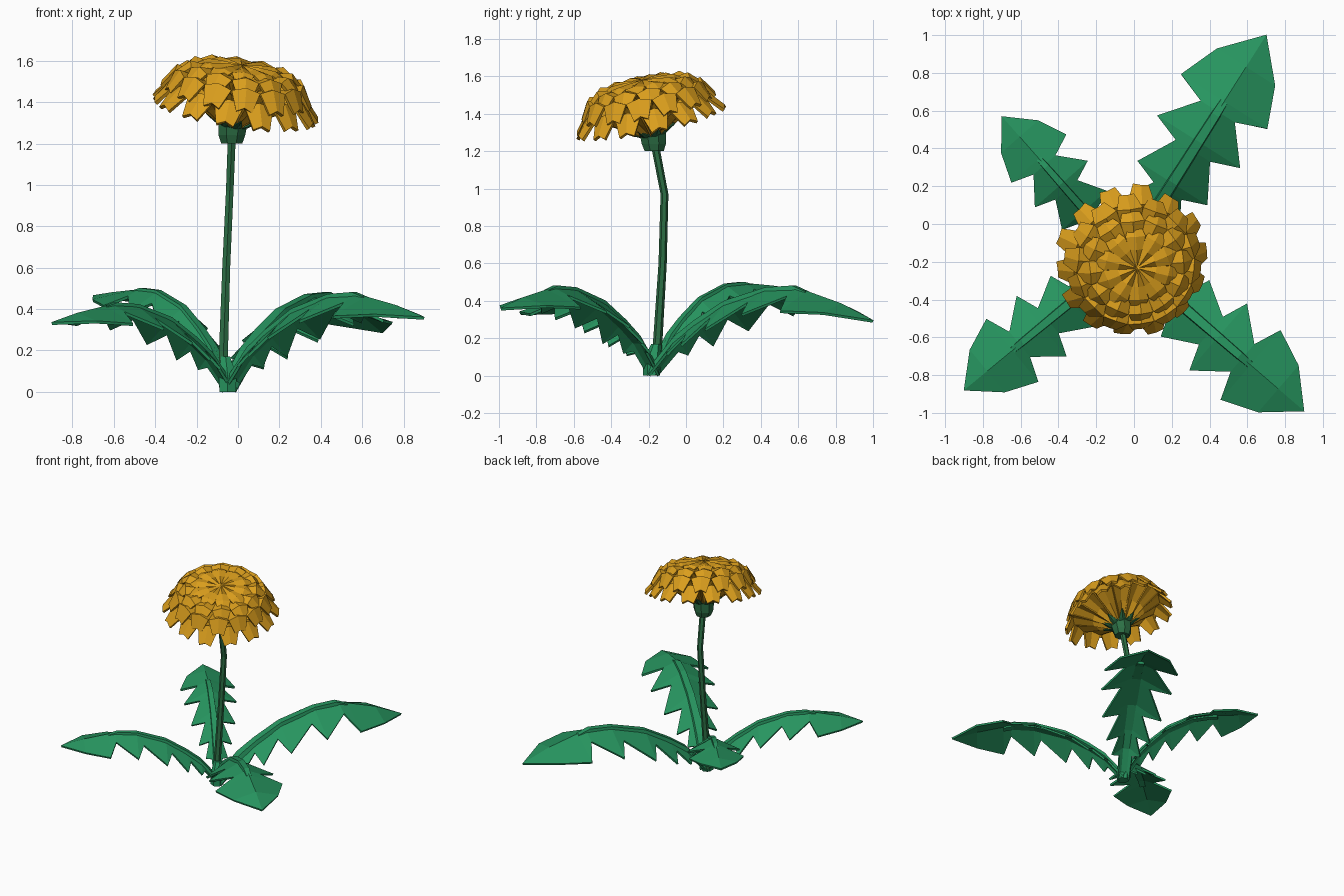
import bpy, bmesh, math
from mathutils import Vector, Matrix

if "Cube" in bpy.data.objects:
    bpy.data.objects.remove(bpy.data.objects["Cube"])


def material(name, rgb):
    m = bpy.data.materials.new(name)
    m.diffuse_color = (*rgb, 1)
    m.use_nodes = True
    m.node_tree.nodes["Principled BSDF"].inputs["Base Color"].default_value = m.diffuse_color
    return m


LEAF = material("leaf green", (0.02, 0.30, 0.115))
STEM = material("stem green", (0.026, 0.16, 0.06))
PETAL = material("petal gold", (0.70, 0.34, 0.012))


def make(name, verts, faces, mat, thick=0, offset=0):
    me = bpy.data.meshes.new(name)
    me.from_pydata([tuple(v) for v in verts], [], faces)
    me.materials.append(mat)
    bm = bmesh.new()
    bm.from_mesh(me)
    bmesh.ops.recalc_face_normals(bm, faces=bm.faces)
    bm.to_mesh(me)
    bm.free()
    ob = bpy.data.objects.new(name, me)
    bpy.context.collection.objects.link(ob)
    if thick:
        mod = ob.modifiers.new("thickness", "SOLIDIFY")
        mod.thickness = thick
        mod.offset = offset
    return ob


def grid_faces(rows, cols, start=0):
    return [(start + i * cols + j, start + i * cols + j + 1,
             start + (i + 1) * cols + j + 1, start + (i + 1) * cols + j)
            for i in range(rows - 1) for j in range(cols - 1)]


def tube(name, path, radii, sides, mat):
    verts = []
    for p, r in zip(path, radii):
        for k in range(sides):
            a = math.tau * (k + 0.5) / sides
            verts.append(Vector(p) + Vector((r * math.cos(a), r * math.sin(a), 0)))
    faces = [(i * sides + k, i * sides + (k + 1) % sides,
              (i + 1) * sides + (k + 1) % sides, (i + 1) * sides + k)
             for i in range(len(path) - 1) for k in range(sides)]
    n = len(verts)
    faces += [tuple(range(sides)), tuple(range(n - sides, n))]
    return make(name, verts, faces, mat)


# Leaves: (fraction along, half width / length) gives the saw-toothed outline
OUTLINE = [(0, .03), (.09, .035), (.11, .075), (.18, .045), (.20, .115),
           (.30, .06), (.335, .155), (.48, .075), (.52, .185), (.655, .075),
           (.70, .193), (.855, .13), (1, 0)]
ARCH = [(0, .08), (.05, .24), (.11, .43), (.2, .61), (.335, .83), (.52, .98), (.64, 1)]
BASE = Vector((-0.045, -0.175, 0))


def ridge(t, peak, tip):
    pts = [(a, b * peak) for a, b in ARCH]
    pts += [(.84, peak + (tip - peak) * .45), (1, tip)]
    for (a, za), (b, zb) in zip(pts, pts[1:]):
        if t <= b:
            return za + (zb - za) * (t - a) / (b - a)
    return tip


def leaf(name, tx, ty, tip, peak):
    d = Vector((tx, ty, 0)) - BASE
    length = d.length
    u = d.normalized()
    side = Vector((-u.y, u.x, 0))
    verts = []
    for t, w in OUTLINE:
        c = BASE + u * t * length
        c.z = ridge(t, peak, tip)
        w *= length
        drop = min(w * (0.95 - 0.8 * t), c.z)     # folded near the base, flat at the head
        for s in (-1, 0, 1):
            verts.append(c + side * s * w - Vector((0, 0, drop * abs(s))))
    faces = grid_faces(len(OUTLINE) - 1, 3)
    k = (len(OUTLINE) - 2) * 3
    faces += [(k, k + 1, k + 4), (k + 1, k + 2, k + 4)]
    verts[k + 3] = verts[k + 4]
    make(name, verts, faces, LEAF, 0.014)
    # flat-topped midrib, ending at the leaf head
    rib = []
    steps = (0, .05, .11, .2, .335, .52, .64, .7)
    for i, t in enumerate(steps):
        c = BASE + u * t * length
        c.z = ridge(t, peak, tip)
        w = 0.034 * length * (1 - i / 16)
        up = Vector((0, 0, 0.012 if i < 7 else 0.004))
        down = Vector((0, 0, .03))
        rib += [c - side * w - down, c - side * w * .75 + up,
                c + side * w * .75 + up, c + side * w - down]
    for v in rib:
        v.z = max(v.z, 0)
    faces = grid_faces(len(steps), 4)
    faces += [(i * 4 + 3, i * 4, i * 4 + 4, i * 4 + 7) for i in range(len(steps) - 1)]
    n = len(rib)
    faces += [(0, 1, 2, 3), (n - 4, n - 3, n - 2, n - 1)]
    make(name + "_midrib", rib, faces, LEAF)


leaf("leaf_back_right", 0.70, 1.00, 0.29, 0.47)
leaf("leaf_front_right", 0.90, -0.99, 0.355, 0.47)
leaf("leaf_front_left", -0.90, -0.88, 0.33, 0.42)
leaf("leaf_back_left", -0.70, 0.57, 0.46, 0.49)

# Root crown, stem and calyx
tube("crown", [(-.05, -.185, 0), (-.05, -.18, .08), (-.06, -.16, .17)],
     [.045, .05, .025], 6, LEAF)
tube("stem", [(-.07, -.165, .02), (-.07, -.15, .2), (-.057, -.125, .6),
              (-.04, -.115, .97), (-.03, -.165, 1.23)],
     [.026, .025, .022, .021, .022], 6, STEM)
tube("calyx", [(-.03, -.17, 1.2), (-.03, -.172, 1.24), (-.022, -.18, 1.32)],
     [.055, .07, .08], 8, STEM)

# Flower head, tilted forward and to the right
HEAD = Matrix.Translation((-.012, -.195, 1.378)) @ \
    Vector((0, 0, 1)).rotation_difference(Vector((.15, -.2, 1))).to_matrix().to_4x4()


def ring(name, count, path, widths, phase, mat, thick=0.018, crease=0.02):
    verts, faces = [], []
    for k in range(count):
        rot = Matrix.Rotation(math.tau * (k + phase) / count, 4, "Z")
        wave = 0.008 * math.sin(k * 2.4)          # slight unevenness
        start = len(verts)
        for i, ((r, z), w) in enumerate(zip(path, widths)):
            for s in (-1, 0, 1):
                lift = 0 if s else crease
                out = wave if i == len(path) - 1 else 0
                verts.append(HEAD @ rot @ Vector((r + out, s * w, z + lift)))
        faces += grid_faces(len(path), 3, start)
    make(name, verts, faces, mat, thick, -1 if mat == PETAL else 0)


ring("petals_outer", 14, [(.05, -.085), (.18, .0), (.325, .075), (.405, -.02)],
     [.016, .045, .074, .043], .25, PETAL)
ring("petals_second", 14, [(.05, -.03), (.19, .105), (.31, .14), (.365, .05)],
     [.016, .046, .07, .04], .75, PETAL)
ring("petals_third", 12, [(.05, .06), (.15, .165), (.25, .178), (.305, .12)],
     [.014, .042, .066, .04], .2, PETAL)
ring("petals_top", 10, [(.0, .197), (.10, .199), (.17, .196), (.225, .165)],
     [.002, .034, .054, .036], .6, PETAL, 0.014, 0.012)

# Small green bracts between the calyx and the petals
ring("bracts", 8, [(.05, -.095), (.09, -.075), (.14, -.04)],
     [.024, .022, .003], .3, STEM, 0.008, -0.006)
